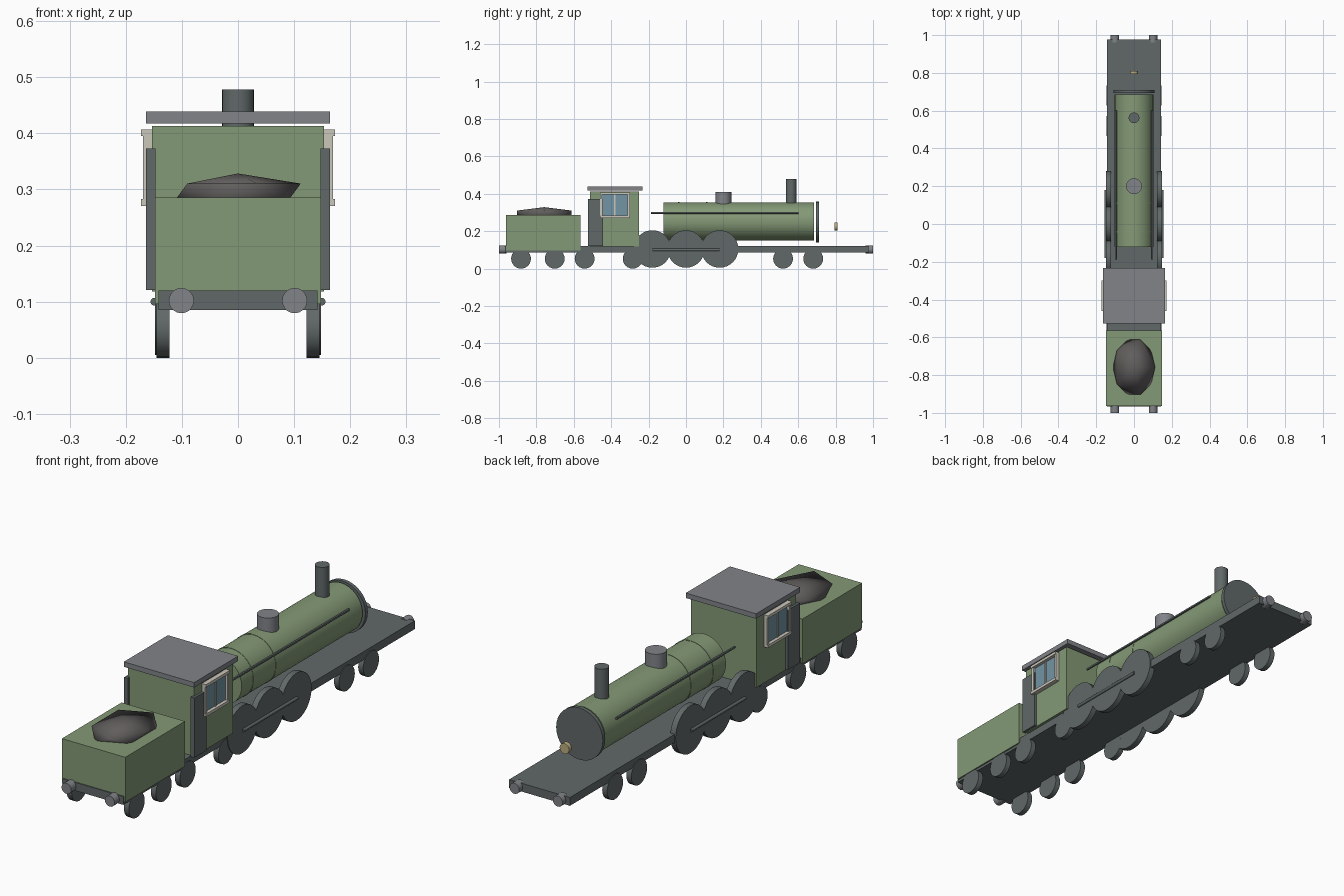
import bpy
from math import pi

if "Cube" in bpy.data.objects:
    bpy.data.objects.remove(bpy.data.objects["Cube"])


def material(name, rgb):
    m = bpy.data.materials.new(name)
    m.diffuse_color = (*rgb, 1)
    m.use_nodes = True
    m.node_tree.nodes["Principled BSDF"].inputs["Base Color"].default_value = m.diffuse_color
    return m


GREEN = material("green_paint", (0.23, 0.32, 0.18))
IRON = material("dark_iron", (0.12, 0.14, 0.14))
ROOF = material("roof_grey", (0.22, 0.23, 0.25))
COAL = material("coal_black", (0.12, 0.11, 0.11))
CREAM = material("cream", (0.60, 0.57, 0.50))
GLASS = material("window_blue", (0.17, 0.30, 0.37))
BRASS = material("brass", (0.50, 0.42, 0.22))


def finish(name, mat):
    ob = bpy.context.object
    ob.name = name
    ob.data.materials.append(mat)
    return ob


def box(name, x, y, z, mat):
    """Box from (min, max) ranges on each axis."""
    bpy.ops.mesh.primitive_cube_add(size=1, location=[(a + b) / 2 for a, b in (x, y, z)])
    ob = finish(name, mat)
    ob.scale = [b - a for a, b in (x, y, z)]
    bpy.ops.object.transform_apply(location=False, rotation=False, scale=True)
    return ob


def cyl(name, loc, r, length, axis, mat, sides=32):
    rot = {"x": (0, pi / 2, 0), "y": (pi / 2, 0, 0), "z": (0, 0, 0)}[axis]
    bpy.ops.mesh.primitive_cylinder_add(vertices=sides, radius=r, depth=length,
                                        location=loc, rotation=rot)
    ob = finish(name, mat)
    bpy.ops.object.shade_smooth_by_angle(angle=pi / 4)
    return ob


# Running frame
box("frame", (-0.142, 0.142), (-0.967, 0.977), (0.085, 0.12), IRON)

# Tender with coal heap
box("tender", (-0.148, 0.148), (-0.963, -0.565), (0.096, 0.286), GREEN)
bpy.ops.mesh.primitive_ico_sphere_add(subdivisions=1, radius=1, location=(0, -0.758, 0.296))
coal = finish("coal_heap", COAL)
coal.scale = (0.125, 0.171, 0.0325)
bpy.ops.object.transform_apply(location=False, rotation=False, scale=True)
bpy.ops.object.shade_smooth()

# Cab and roof
box("cab", (-0.1535, 0.1535), (-0.513, -0.251), (0.118, 0.4135), GREEN)
box("cab_roof", (-0.164, 0.164), (-0.527, -0.233), (0.418, 0.439), ROOF)

# Boiler, bands, smokebox door, chimney, dome and lamp
cyl("boiler", (0, 0.282, 0.252), 0.102, 0.806, "y", GREEN)
for i, y in enumerate((-0.04, 0.11)):
    cyl(f"boiler_band_{i + 1}", (0, y, 0.252), 0.1035, 0.008, "y", GREEN)
cyl("smokebox_door", (0, 0.702, 0.249), 0.109, 0.016, "y", IRON)
cyl("chimney", (0, 0.562, 0.409), 0.0285, 0.138, "z", IRON, 24)
cyl("steam_dome", (0, 0.2, 0.376), 0.042, 0.066, "z", ROOF, 24)
cyl("front_lamp", (0, 0.802, 0.225), 0.022, 0.018, "y", BRASS, 16)

for s, side in ((-1, "left"), (1, "right")):
    def sx(a, b):
        return tuple(sorted((s * a, s * b)))

    # Cab door panel
    box(f"cab_door_{side}", sx(0.147, 0.164), (-0.525, -0.445), (0.121, 0.373), IRON)

    # Cab window: panes, sill, lintel, jambs and mullion
    box(f"window_glass_{side}", sx(0.15, 0.159), (-0.452, -0.308), (0.28, 0.40), GLASS)
    for part, z in (("sill", (0.271, 0.283)), ("lintel", (0.395, 0.407))):
        box(f"window_{part}_{side}", sx(0.15, 0.173), (-0.46, -0.3), z, CREAM)
    for part, y in (("rear_jamb", (-0.46, -0.448)), ("front_jamb", (-0.312, -0.3))):
        box(f"window_{part}_{side}", sx(0.15, 0.169), y, (0.283, 0.395), CREAM)
    box(f"window_mullion_{side}", sx(0.15, 0.163), (-0.384, -0.376), (0.283, 0.395), CREAM)

    # Driving wheels and connecting rod
    for i, y in enumerate((-0.18, 0, 0.18)):
        cyl(f"driving_wheel_{side}_{i + 1}", (s * 0.135, y, 0.105), 0.1, 0.025, "x", IRON)
    cyl(f"connecting_rod_{side}", (s * 0.149, 0, 0.1), 0.007, 0.36, "y", IRON, 12)

    # Small carrying wheels
    for i, y in enumerate((-0.882, -0.702, -0.542, -0.285, 0.519, 0.68)):
        cyl(f"small_wheel_{side}_{i + 1}", (s * 0.1335, y, 0.053), 0.053, 0.023, "x", IRON, 24)

    # Handrail along the boiler
    cyl(f"handrail_{side}", (s * 0.096, 0.207, 0.298), 0.005, 0.79, "y", IRON, 8)

    # Buffers at both ends
    for y, end in ((-0.98, "front"), (0.98, "back")):
        cyl(f"buffer_{end}_{side}", (s * 0.101, y, 0.102), 0.0225, 0.04, "y", ROOF, 20)
